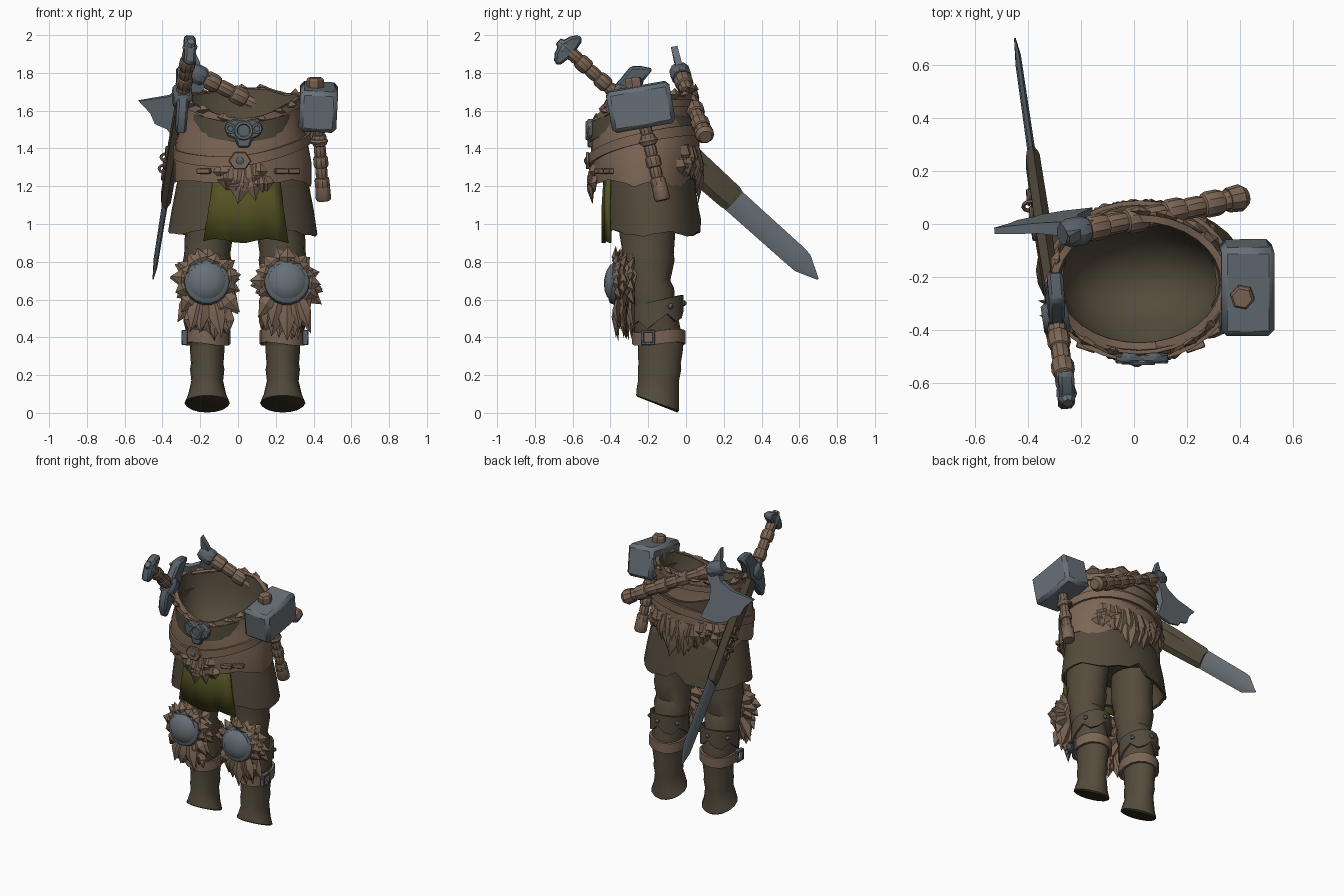
import bpy, bmesh, random
from math import sin, cos, pi, radians
from mathutils import Vector as V, Matrix

random.seed(4)
if "Cube" in bpy.data.objects:
    bpy.data.objects.remove(bpy.data.objects["Cube"])


def material(name, r, g, b):
    m = bpy.data.materials.new(name)
    m.use_nodes = True
    m.diffuse_color = (r, g, b, 1)
    m.node_tree.nodes["Principled BSDF"].inputs["Base Color"].default_value = (r, g, b, 1)
    return m


leather = material("tan leather", .2, .132, .09)
fur = material("brown fur", .2, .134, .09)
cloth = material("dark olive cloth", .088, .07, .045)
green = material("olive green", .086, .083, .016)
steel = material("steel", .135, .163, .185)
iron = material("dark iron", .1, .122, .142)
shadow = material("dark brown", .04, .03, .018)
made = []


def finish(name, bm, mat, solid=0, bevel=0):
    bmesh.ops.remove_doubles(bm, verts=bm.verts, dist=.0005)
    bmesh.ops.recalc_face_normals(bm, faces=bm.faces)
    me = bpy.data.meshes.new(name)
    bm.to_mesh(me)
    bm.free()
    ob = bpy.data.objects.new(name, me)
    bpy.context.collection.objects.link(ob)
    me.materials.append(mat)
    if solid:
        mod = ob.modifiers.new("thickness", 'SOLIDIFY')
        mod.thickness, mod.offset = solid, 0
    if bevel:
        mod = ob.modifiers.new("soft edges", 'BEVEL')
        mod.width, mod.segments = bevel, 1
    made.append(ob)
    return ob


def ring(cx, cy, z, rx, ry, n=32, lift=lambda a: 0):
    return [V((cx + rx * cos(a), cy + ry * sin(a), z + lift(a)))
            for a in (2 * pi * i / n for i in range(n))]


def loft(name, rows, mat, caps=True, wrap=False, closed=True, **kw):
    bm = bmesh.new()
    vs = [[bm.verts.new(p) for p in row] for row in rows]
    n = len(vs[0])
    for r in range(len(vs) if wrap else len(vs) - 1):
        a, b = vs[r], vs[(r + 1) % len(vs)]
        for i in range(n if closed else n - 1):
            j = (i + 1) % n
            bm.faces.new((a[i], a[j], b[j], b[i]))
    if caps and not wrap:
        bm.faces.new(vs[0])
        bm.faces.new(vs[-1])
    return finish(name, bm, mat, **kw)


def tube(name, p0, p1, stations, mat, n=10):
    p0, p1 = V(p0), V(p1)
    q = (p1 - p0).to_track_quat('Z', 'Y')
    rows = [[p0.lerp(p1, t) + q @ V((r * cos(2 * pi * i / n), r * sin(2 * pi * i / n), 0))
             for i in range(n)] for t, r in stations]
    return loft(name, rows, mat)


def wrapped(n, r, bump):
    # bulging turns of a bound grip
    out = []
    for i in range(n):
        k = r + bump * (i % 2)
        out += [((i + .03) / n, k * .88), ((i + .25) / n, k), ((i + .8) / n, k), ((i + .97) / n, k * .88)]
    return out


def band(name, c, rx, ry, z, h, t, mat, lift=lambda a: 0, jag=lambda a: 0, n=32):
    low = lambda a: lift(a) - h / 2 + jag(a)
    top = lambda a: lift(a) + h / 2
    return loft(name, [ring(*c, z, rx + e, ry + e, n, f) for e, f in
                       ((0, low), (t, low), (t, top), (0, top))], mat, wrap=True)


def plate(name, pts, o, u, v, thick, mat, taper=0, bevel=0):
    o, u, v = V(o), V(u).normalized(), V(v).normalized()
    w = u.cross(v).normalized()
    rows = [[o + u * a + v * b + w * s * (thick - taper * b) / 2 for a, b in pts] for s in (-1, 1)]
    return loft(name, rows, mat, bevel=bevel)


def block(name, centre, size, mat, rot=None, bevel=.01):
    bm = bmesh.new()
    m = Matrix.Translation(centre) @ (rot or Matrix()) @ Matrix.Diagonal((*size, 1))
    bmesh.ops.create_cube(bm, size=1, matrix=m)
    return finish(name, bm, mat, bevel=bevel)


def spike(bm, base, way, length, width, out):
    # one flattened, slightly bent lock of fur
    way, out = V(way).normalized(), V(out).normalized()
    side = way.cross(out).normalized()
    b, mid = V(base), V(base) + way * length * .45 + out * .012
    rows = [[bm.verts.new(p + side * w * x + out * w * .45 * y) for x, y in
             ((1, 0), (0, 1), (-1, 0), (0, -1))] for p, w in ((b, width * .7), (mid, width))]
    tip = bm.verts.new(b + way * length)
    for i in range(4):
        j = (i + 1) % 4
        bm.faces.new((rows[0][i], rows[0][j], rows[1][j], rows[1][i]))
        bm.faces.new((rows[1][i], rows[1][j], tip))
    bm.faces.new(rows[0])


def link(name, centre, r, thick, axis, mat, n=12):
    q = V(axis).to_track_quat('Z', 'Y')
    rows = [[V(centre) + q @ V(((r + thick * cos(b)) * cos(a), (r + thick * cos(b)) * sin(a), thick * sin(b)))
             for b in (2 * pi * j / 6 for j in range(6))] for a in (2 * pi * i / n for i in range(n))]
    return loft(name, rows, mat, wrap=True)


# Torso wrap: open padded waist with a ragged rim
jags = [random.uniform(-.012, .02) for _ in range(32)]


def rim(a):
    return jags[round(a / (2 * pi) * 32) % 32] - .13 * max(0, -sin(a)) ** 3 + .02 * sin(a)


def dip(a):
    return .6 * rim(a)


def hem(a):
    return .015 * sin(7 * a) + jags[round(a * 16 / pi) % 32]


loft("waist_wrap", [ring(.025, -.22, 1.24, .33, .25), ring(.025, -.22, 1.22, .365, .272, lift=hem),
                    ring(.025, -.22, 1.32, .365, .28), ring(.02, -.215, 1.44, .348, .288),
                    ring(.02, -.22, 1.52, .325, .27), ring(.02, -.22, 1.62, .325, .26, lift=dip),
                    ring(.02, -.22, 1.69, .335, .255, lift=rim), ring(.02, -.22, 1.685, .308, .228, lift=rim)],
     leather, caps=False)

# Hollow interior
loft("inner_bowl", [ring(.02, -.22, 1.68, .31, .23, lift=rim), ring(.02, -.22, 1.6, .302, .222, lift=dip),
                    ring(.02, -.22, 1.5, .28, .2), ring(.02, -.22, 1.41, .22, .155), ring(.02, -.22, 1.355, .13, .09),
                    ring(.02, -.22, 1.335, .05, .035), ring(.02, -.22, 1.33, 0, 0)], cloth, caps=False)


# Skirt with ragged, slit hem
def skirt_hem(a):
    return .012 * sin(5 * a) + .8 * jags[round(a * 16 / pi) % 32] + (.05 if abs(a - pi / 2) < .05 else 0)


loft("skirt", [ring(.025, -.19, 1.3, .33, .23), ring(.025, -.19, 1.2, .352, .24),
               ring(.025, -.18, 1.08, .375, .248), ring(.025, -.175, .95, .395, .255, lift=skirt_hem),
               ring(.025, -.175, .955, .375, .235, lift=skirt_hem), ring(.025, -.19, 1.1, .34, .22)], cloth)

# Green front panel
def panel_row(z, lo, hi, back=0):
    xs = [lo + (hi - lo) * i / 8 for i in range(9)]
    return [V((x, -.438 + back + .7 * (x - .04) ** 2 + .006 * sin(i * 2.4), z + .012 * sin(i * 1.3)))
            for i, x in enumerate(xs)]


loft("front_panel", [panel_row(1.27, -.125, .215, .012), panel_row(1.08, -.155, .24), panel_row(.91, -.183, .265)],
     green, caps=False, closed=False, solid=.016)

# Belts, clasps and buckle
band("dark_belt", (.02, -.22), .29, .277, 1.51, .1, .016, cloth, lambda a: -.025 * sin(a) ** 4 + .035 * cos(a) ** 2)
band("slung_strap", (.02, -.215), .348, .288, 1.42, .055, .016, leather,
     lambda a: .04 * cos(a) + .065 * sin(a) - .02 * max(0, -sin(a)) ** 4)
band("collar_strap", (.02, -.22), .322, .257, 1.64, .04, .014, leather, lambda a: -.1 * max(0, -sin(a)) ** 3)
hexagon = [(.06, 0), (.03, .045), (-.03, .045), (-.06, 0), (-.03, -.045), (.03, -.045)]
plate("strap_clasp", hexagon, (.01, -.52, 1.335), (1, 0, 0), (0, 0, 1), .02, leather, bevel=.004)
tube("clasp_stud", (.01, -.515, 1.335), (.01, -.54, 1.335), [(0, .024), (.7, .02), (1, .006)], iron)
shield = [(-.1, .04), (-.05, .075), (0, .055), (.05, .075), (.1, .04), (.085, -.02), (.045, -.035),
          (.03, -.08), (-.03, -.08), (-.045, -.035), (-.085, -.02)]
plate("belt_buckle", shield, (.03, -.505, 1.485), (1, 0, 0), (0, 0, 1), .035, iron, bevel=.008)
link("buckle_ring", (.03, -.522, 1.495), .042, .011, (0, 1, 0), steel)
for x in (-.04, .1):
    link("buckle_side_ring", (x, -.518, 1.505), .022, .009, (0, 1, 0), steel, 8)
for x, y in ((-.18, -.462), (.23, -.462), (.29, -.41)):
    block("stitched_tab", (x, y, 1.28), (.075, .03, .028), leather, Matrix.Rotation(1.6 * (x - .02), 4, 'Z'), .004)

# Fur hanging from the waist and standing on the rim
bm = bmesh.new()
for mid, spread, z, long, count in ((-90, 20, 1.3, .17, 18), (90, 48, 1.40, .23, 32)):
    for i in range(count):
        f = 2 * (i + random.random()) / count - 1
        a = radians(mid + spread * f)
        out = V((cos(a), sin(a), 0))
        base = V((.025 + .362 * cos(a), -.215 + .278 * sin(a), z + random.uniform(-.06, .02)))
        spike(bm, base, V((random.uniform(-.2, .2), 0, -1)) + out * .01,
              long * (1 - .55 * abs(f)) * random.uniform(.8, 1.1), .044, out)
for i in range(20):
    a = 2 * pi * i / 20
    out = V((cos(a), sin(a), 0))
    spike(bm, (.02 + .32 * cos(a), -.22 + .243 * sin(a), 1.655 + rim(a)),
          out * .5 + V((random.uniform(-.5, .5), 0, 1)), random.uniform(.04, .07), .045, out)
finish("waist_fur", bm, fur)


# Legs, mirrored about the body's middle
def leg(side, label):
    x = .037 + side * .2
    rings = lambda rows, **k: [ring(x + side * o, cy, z, rx, ry, 16, **k) for o, cy, z, rx, ry in rows]
    loft(label + "_trouser", rings([(-.01, -.2, 1.12, .13, .15), (-.01, -.205, .95, .128, .148),
         (0, -.2, .84, .122, .135), (0, -.2, .81, .128, .14), (0, -.195, .7, .112, .112), (0, -.185, .66, .122, .122),
         (0, -.175, .58, .11, .118), (0, -.155, .45, .115, .125), (0, -.14, .34, .085, .11)]), cloth)
    rows = rings([(0, -.135, .4, .09, .12), (0, -.135, .34, .092, .12), (0, -.14, .26, .086, .112), (0, -.14, .23, .091, .115),
                  (0, -.145, .17, .084, .108)])
    slope = lambda a: -.041 * sin(a)
    rows += rings([(0, -.148, .1, .1, .112), (0, -.15, .052, .12, .114), (0, -.15, .043, .108, .104)], lift=slope)
    boot = loft(label + "_boot", rows, cloth)
    boot.data.materials.append(shadow)
    for p in boot.data.polygons:
        p.material_index = int(p.normal.z < -.6)
    # Shin flap, strap, buckle and studs
    band(label + "_shin_flap", (x, -.152), .112, .126, .54, .11, .014, cloth, lambda a: .03 * sin(a),
         lambda a: .03 * sin(a * 5), 16)
    band(label + "_calf_strap", (x, -.145), .106, .124, .4, .07, .018, leather, lambda a: .01 * sin(2 * a), n=16)
    ux = x + side * .126
    for dy, dz, sy, sz in ((-.03, 0, .014, .08), (.03, 0, .014, .08), (0, .033, .07, .014), (0, -.033, .07, .014)):
        block(label + "_buckle_bar", (ux - side * .006, -.2 + dy, .4 + dz), (.03, sy, sz), iron, bevel=.003)
    for deg in (30, 90, 150):
        a = radians(deg)
        d = V((cos(a), sin(a), 0))
        p = V((x + .116 * cos(a), -.152 + .13 * sin(a), .55 + .03 * sin(a)))
        tube(label + "_stud", p, p + d * .025, [(0, .017), (.6, .015), (1, .004)], iron, 8)
    # Knee guard on a fur pad
    kx = .047 + side * .212
    tube(label + "_knee_pad", (kx, -.27, .68), (kx, -.37, .7), [(0, .1), (.5, .125), (1, .115)], fur, 14)
    tube(label + "_knee_rim", (kx, -.345, .69), (kx, -.395, .698), [(0, .115), (.3, .124), (.8, .118), (1, .1)], iron, 18)
    tube(label + "_knee_dome", (kx, -.37, .694), (kx, -.435, .7),
         [(0, .104), (.38, .1), (.65, .083), (.88, .05), (1, 0)], steel, 18)
    fb = bmesh.new()
    for layer, y in enumerate((-.355, -.32, -.285)):
        for i in range(15):
            a = 2 * pi * (i + .5 * layer + random.uniform(-.3, .3)) / 15
            down = max(0, -sin(a))
            d = V((cos(a) * (1 - .45 * down), random.uniform(-.12, .12), sin(a) - .25))
            spike(fb, (kx + .09 * cos(a), y, .685 + .09 * sin(a)), d,
                  (.09 + .12 * down ** 2) * random.uniform(.7, 1.25), .044, (0, -1, 0))
    for i in range(12):
        spike(fb, (kx + random.uniform(-.1, .1), -.33, random.uniform(.54, .62)), (random.uniform(-.25, .25), .1, -1),
              random.uniform(.1, .17), .042, (0, -1, 0))
    finish(label + "_knee_fur", fb, fur)


leg(1, "left")
leg(-1, "right")

# Sword in a short sheath, slung across the right hip
start, tip = V((-.255, -.635, 1.93)), V((-.45, .708, .71))
d = (tip - start).normalized()
w = V((0, -d.z, d.y)).normalized()
s = d.cross(w).normalized()
at = lambda dist: start + d * dist


def slab(name, stations, mat):
    # flattened six-sided section: distance, lower width, upper width, thickness
    loft(name, [[at(k) + w * a + s * b for a, b in ((-lo, 0), (-lo * .5, t), (hi * .5, t), (hi, 0),
                (hi * .5, -t), (-lo * .5, -t))] for k, lo, hi, t in stations], mat)


slab("sword_blade", [(.4, .066, .066, .012), (1.2, .066, .066, .012), (1.64, .06, .066, .01),
                     (1.7, .058, .062, .01), (1.82, .012, -.006, .003)], steel)
slab("sheath", [(.42, .075, .075, .026), (.8, .082, .082, .03), (1.18, .07, .075, .026), (1.21, .062, .066, .02)], cloth)
tube("sword_grip", at(.02), at(.37), wrapped(5, .036, .008), leather)
plate("sword_pommel", [(-.05, 0), (-.03, -.06), (0, -.1), (.03, -.09), (.04, -.03), (.04, .03), (.03, .09),
                       (0, .1), (-.03, .06)], at(.005), d, w, .06, iron, bevel=.012)
tube("pommel_cap", at(-.055), at(.05), [(0, .02), (.4, .04), (1, .03)], steel, 8)
plate("sword_guard", [(-.05, 0), (-.05, .08), (-.055, .16), (-.01, .2), (.04, .23), (.045, .15), (.09, .06),
                      (.09, -.05), (.1, -.19), (.03, -.16), (-.02, -.1)], at(.375), d, w, .06, iron, bevel=.012)
block("guard_boss", at(.38), (.1, .12, .1), iron, (-d).to_track_quat('Z', 'Y').to_matrix().to_4x4(), .02)
for i in range(5):
    link("sheath_chain", at(.82 + .045 * i) - V((.035, 0, 0)), .026, .008, d if i % 2 else s, leather, 10)

# Axe slung across the back
low, high = V((.405, .1, 1.47)), V((-.25, -.035, 1.81))
a = (high - low).normalized()
b = V((-.455, .15, -.87))
tube("axe_handle", low, high, wrapped(9, .04, .01), leather)
tube("axe_handle_butt", low - a * .02, low + a * .06, [(0, .035), (.3, .052), (1, .047)], leather)
head = high - a * .06
plate("axe_blade", [(-.04, -.03), (.045, -.03), (.045, .09), (.1, .17), (.235, .27), (.15, .3), (.1, .34), (.03, .335),
                    (-.01, .355), (-.1, .335), (-.19, .27), (-.08, .18), (-.04, .1)], head, a, b, .07, steel, taper=.17)
plate("axe_spike", [(-.01, 0), (.06, 0), (.09, -.05), (.115, -.12), (.045, -.07)], head, a, b, .035, steel)
tube("axe_socket", head - a * .02, head + a * .085, [(0, .05), (.15, .055), (.75, .055), (1, .04)], iron, 10)

# Hammer hanging on the left hip
tilt = Matrix.Rotation(radians(10), 4, 'X') @ Matrix.Rotation(radians(3), 4, 'Y')
block("hammer_head", (.425, -.24, 1.62), (.2, .34, .22), steel, tilt, .022)
tube("hammer_peg", (.41, -.27, 1.7), (.408, -.28, 1.775), [(0, .047), (.85, .047), (1, .038)], leather, 6)
tube("hammer_handle", (.425, -.22, 1.53), (.452, -.125, 1.13), wrapped(7, .033, .008), leather)
tube("hammer_grip_end", (.445, -.15, 1.24), (.453, -.124, 1.125), [(0, .034), (.1, .04), (.9, .043), (1, .036)], leather)
link("hammer_loop", (.425, -.2, 1.44), .04, .013, (0, -.2, 1), leather)

# Smooth shading with crisp edges
bpy.ops.object.select_all(action='DESELECT')
for ob in made:
    ob.select_set(True)
bpy.context.view_layer.objects.active = made[0]
bpy.ops.object.shade_smooth_by_angle(angle=radians(32))
